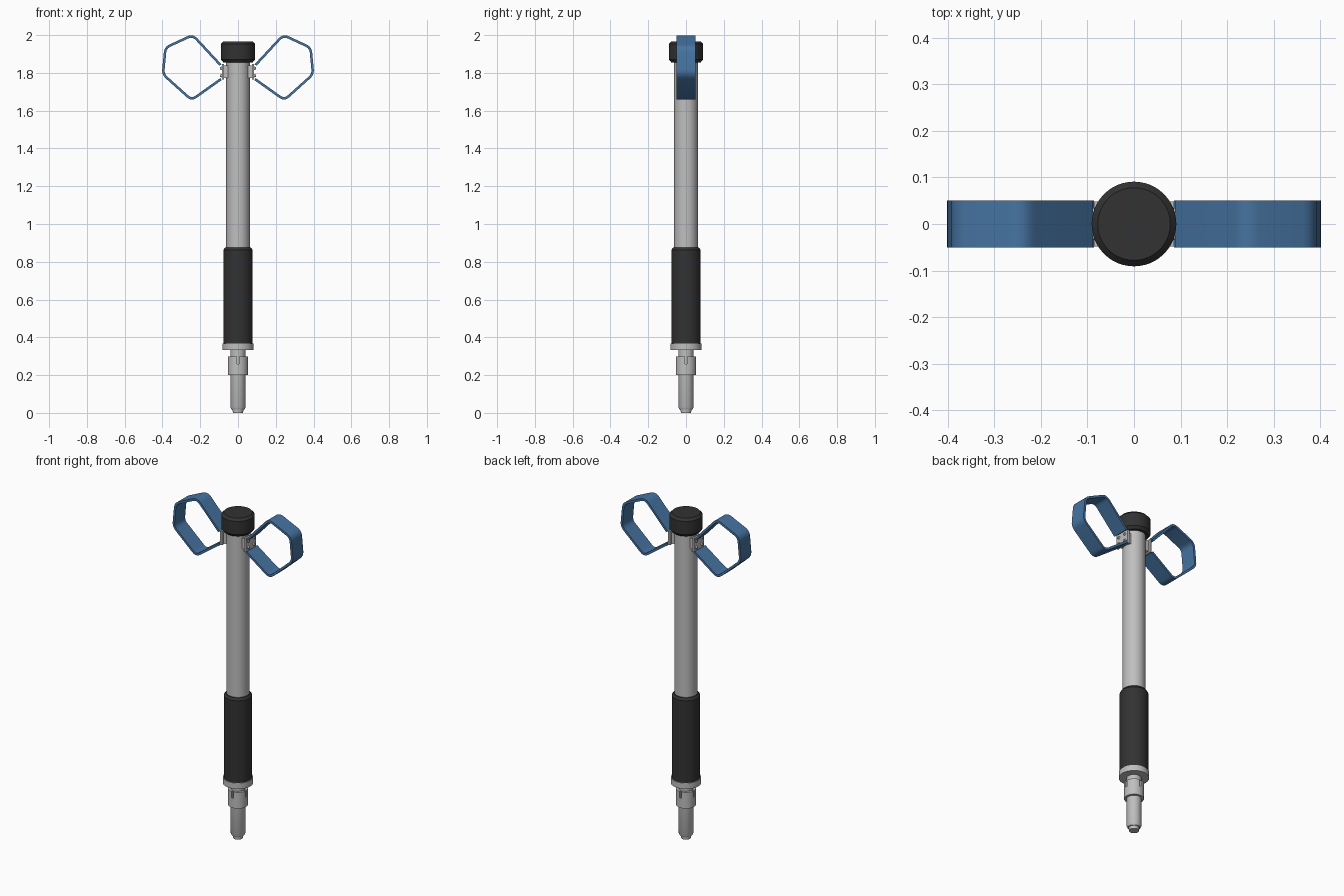
import bpy, bmesh, math
from mathutils import Vector

if "Cube" in bpy.data.objects:
    bpy.data.objects.remove(bpy.data.objects["Cube"])


def material(name, rgb):
    m = bpy.data.materials.new(name)
    m.diffuse_color = (*rgb, 1)
    m.use_nodes = True
    m.node_tree.nodes["Principled BSDF"].inputs["Base Color"].default_value = m.diffuse_color
    return m


STEEL = material("light steel", (0.52, 0.52, 0.52))
RUBBER = material("black rubber", (0.032, 0.032, 0.032))
BLUE = material("strap blue", (0.062, 0.175, 0.36))


def finish(name, bm, mat, mirror=False):
    bmesh.ops.recalc_face_normals(bm, faces=bm.faces[:])
    me = bpy.data.meshes.new(name)
    bm.to_mesh(me)
    bm.free()
    ob = bpy.data.objects.new(name, me)
    bpy.context.collection.objects.link(ob)
    me.materials.append(mat)
    if mirror:
        ob.modifiers.new("mirror", 'MIRROR').use_axis[0] = True
    bpy.ops.object.select_all(action='DESELECT')
    ob.select_set(True)
    bpy.context.view_layer.objects.active = ob
    bpy.ops.object.shade_smooth_by_angle(angle=math.radians(30))
    return ob


def lathe(name, profile, mat, n=48):
    """Solid of revolution from (radius, z) points, capped at both ends."""
    bm = bmesh.new()
    rings = [[bm.verts.new((r * math.cos(2 * math.pi * i / n), r * math.sin(2 * math.pi * i / n), z))
              for i in range(n)] for r, z in profile]
    for a, b in zip(rings, rings[1:]):
        for i in range(n):
            j = (i + 1) % n
            bm.faces.new((a[i], a[j], b[j], b[i]))
    bm.faces.new(rings[0])
    bm.faces.new(rings[-1])
    return finish(name, bm, mat)


def prism(bm, pts, to3d, h0, h1):
    """Extrude a closed strip: pts are pairs (inner, outer) along a path."""
    rows = [[bm.verts.new(to3d(p, h)) for p, h in ((a, h0), (b, h0), (b, h1), (a, h1))]
            for a, b in pts]
    for r, s in zip(rows, rows[1:]):
        for k in range(4):
            m = (k + 1) % 4
            bm.faces.new((r[k], r[m], s[m], s[k]))
    bm.faces.new(rows[0])
    bm.faces.new(rows[-1])


# Shaft, grip, cap and lower fittings
lathe("shaft_tube", [(0.0625, 0.86), (0.0625, 1.88)], STEEL)
lathe("rubber_grip", [(0.072, 0.36), (0.078, 0.366), (0.078, 0.862), (0.068, 0.876)], RUBBER)
lathe("end_cap", [(0.078, 1.856), (0.091, 1.872), (0.091, 1.952), (0.078, 1.966)], RUBBER)
lathe("grip_collar", [(0.083, 0.332), (0.083, 0.367)], STEEL)
lathe("plug_pin", [(0.027, 0.0), (0.029, 0.018), (0.034, 0.018), (0.040, 0.03),
                   (0.040, 0.34)], STEEL)
lathe("plug_sleeve", [(0.038, 0.2), (0.054, 0.2), (0.054, 0.258), (0.038, 0.258)], STEEL)

# Slotted crown of the sleeve: four arc blocks with narrow gaps between them
bm = bmesh.new()
for q in range(4):
    a0, a1 = q * math.pi / 2 + 0.12, (q + 1) * math.pi / 2 - 0.12
    arc = []
    for i in range(11):
        a = a0 + (a1 - a0) * i / 10
        d = Vector((math.cos(a), math.sin(a)))
        arc.append((d * 0.038, d * 0.054))
    prism(bm, arc, lambda p, h: (p.x, p.y, h), 0.256, 0.298)
finish("sleeve_crown", bm, STEEL)

# Wing straps: rounded path in the x-z plane, thickened inwards
corners = [Vector(p) for p in ((0.088, 1.846), (0.238, 2.008), (0.390, 1.938), (0.404, 1.79),
                               (0.246, 1.648), (0.086, 1.762))]
fillet = [0, 0.035, 0.03, 0.03, 0.035, 0]
path = []
for i, p in enumerate(corners):
    if fillet[i] == 0:
        path.append(p)
        continue
    a = p + (corners[i - 1] - p).normalized() * fillet[i]
    b = p + (corners[i + 1] - p).normalized() * fillet[i]
    for k in range(7):
        t = k / 6
        path.append(a * (1 - t) ** 2 + p * 2 * t * (1 - t) + b * t * t)
strip = []
for i, p in enumerate(path):
    d = (path[min(i + 1, len(path) - 1)] - path[max(i - 1, 0)]).normalized()
    strip.append((p + Vector((d.y, -d.x)) * 0.013, p))
bm = bmesh.new()
prism(bm, strip, lambda p, h: (p.x, h, p.y), -0.05, 0.05)
finish("wing_straps", bm, BLUE, mirror=True)

# Brackets holding the straps to the shaft
bm = bmesh.new()
for x0, x1, y, z0, z1 in ((0.05, 0.076, 0.035, 1.772, 1.838), (0.074, 0.086, 0.048, 1.764, 1.846)):
    cube = bmesh.ops.create_cube(bm, size=1)["verts"]
    bmesh.ops.scale(bm, vec=(x1 - x0, 2 * y, z1 - z0), verts=cube)
    bmesh.ops.translate(bm, vec=((x0 + x1) / 2, 0, (z0 + z1) / 2), verts=cube)
finish("strap_brackets", bm, STEEL, mirror=True)

# Rivet heads on the brackets
bm = bmesh.new()
for y in (-0.026, 0.026):
    for z in (1.785, 1.825):
        head = bmesh.ops.create_cone(bm, cap_ends=True, segments=16, radius1=0.009,
                                     radius2=0.006, depth=0.01)["verts"]
        for v in head:
            v.co = Vector((v.co.z + 0.089, v.co.y + y, v.co.x + z))
finish("bracket_rivets", bm, STEEL, mirror=True)
